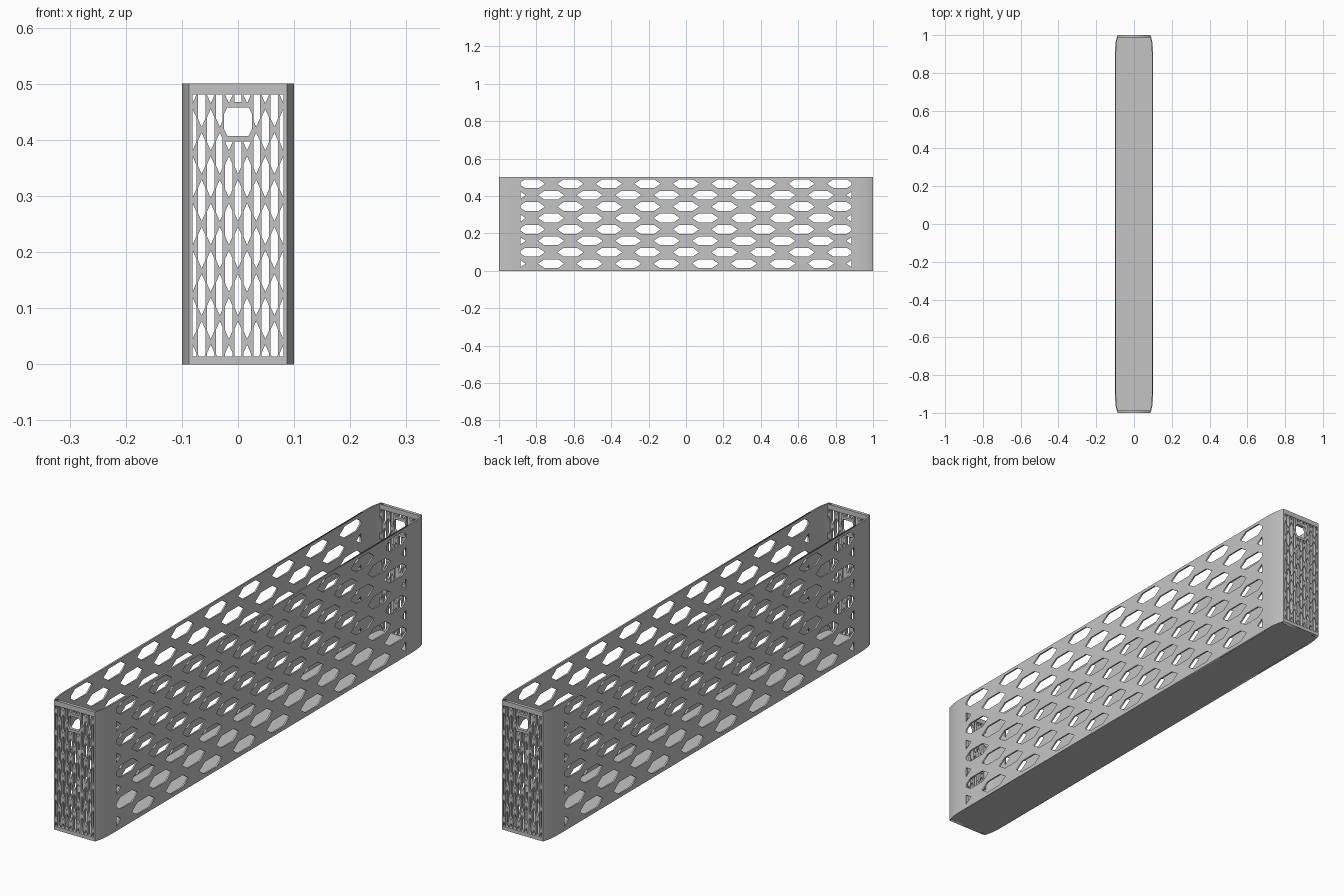
import bpy, math
from mathutils import Matrix

if "Cube" in bpy.data.objects:
    bpy.data.objects.remove(bpy.data.objects["Cube"])

L, W, H = 1.0, 0.1, 0.5          # half length, half width, height
FLAT, END_W = 0.9, 0.0875        # where corners start to curve, half width of ends
T_SIDE, T_END, T_FLOOR = 0.006, 0.0125, 0.0125

grey = bpy.data.materials.new("grey_plastic")
grey.diffuse_color = (0.55, 0.55, 0.55, 1)
grey.use_nodes = True
grey.node_tree.nodes["Principled BSDF"].inputs["Base Color"].default_value = grey.diffuse_color


def clip(poly, axis, limit, sign):
    """Keep the part of a polygon where sign * coordinate <= sign * limit."""
    out = []
    for a, b in zip(poly, poly[1:] + poly[:1]):
        da, db = sign * (a[axis] - limit), sign * (b[axis] - limit)
        if da <= 0:
            out.append(a)
        if da * db < 0:
            t = da / (da - db)
            out.append((a[0] + t * (b[0] - a[0]), a[1] + t * (b[1] - a[1])))
    return out


def clip_rect(poly, u0, u1, v0, v1):
    for axis, limit, sign in ((0, u0, -1), (0, u1, 1), (1, v0, -1), (1, v1, 1)):
        poly = clip(poly, axis, limit, sign) if poly else poly
    return poly


def area(p):
    return abs(sum(a[0] * b[1] - b[0] * a[1] for a, b in zip(p, p[1:] + p[:1]))) / 2


def rect(u0, u1, v0, v1):
    return [(u0, v0), (u1, v0), (u1, v1), (u0, v1)]


def plate(name, outlines, thickness, matrix):
    """Flat plate from an outer outline and hole outlines, centred on its plane."""
    cu = bpy.data.curves.new(name, 'CURVE')
    cu.dimensions, cu.fill_mode, cu.extrude = '2D', 'BOTH', thickness / 2
    for pts in outlines:
        s = cu.splines.new('POLY')
        s.points.add(len(pts) - 1)
        for p, q in zip(s.points, pts):
            p.co = (q[0], q[1], 0, 1)
        s.use_cyclic_u = True
    tmp = bpy.data.objects.new(name + "_outline", cu)
    bpy.context.collection.objects.link(tmp)
    bpy.context.view_layer.update()
    dg = bpy.context.evaluated_depsgraph_get()
    me = bpy.data.meshes.new_from_object(tmp.evaluated_get(dg))
    bpy.data.objects.remove(tmp)
    me.transform(matrix)
    me.materials.clear()
    me.materials.append(grey)
    ob = bpy.data.objects.new(name, me)
    bpy.context.collection.objects.link(ob)
    return ob


def side_holes():
    """Staggered rows of hexagons lying along the length."""
    holes = []
    for row in range(8):
        v = 0.465 - 0.061 * row
        for k in range(-6, 7):
            u = (k + 0.5 * (row % 2)) * 0.206
            a, b, h = 0.07, 0.036, 0.0235
            hexa = [(u - a, v), (u - b, v - h), (u + b, v - h),
                    (u + a, v), (u + b, v + h), (u - b, v + h)]
            hexa = clip_rect(hexa, -0.885, 0.885, 0.0152, 0.4881)
            if len(hexa) > 2 and area(hexa) > 3e-4:
                holes.append(hexa)
    return holes


FRAME = (-0.028, 0.028, 0.397, 0.467)   # handle frame


def end_holes():
    """Staggered columns of tall hexagons, kept clear of the handle frame."""
    holes = []
    f0, f1, g0, g1 = FRAME
    for col in range(-5, 6):
        u = col * 0.0162
        for k in range(-1, 8):
            v = 0.04 + (k + 0.5 * (col % 2)) * 0.084
            a, b, w = 0.037, 0.022, 0.0066
            hexa = [(u, v - a), (u + w, v - b), (u + w, v + b),
                    (u, v + a), (u - w, v + b), (u - w, v - b)]
            if u < f0:
                parts = [(-1, f0, -1, 1)]
            elif u > f1:
                parts = [(f1, 1, -1, 1)]
            else:
                parts = [(-1, 1, -1, g0), (-1, 1, g1, 1)]
            for p in parts:
                piece = clip_rect(hexa, *p)
                if len(piece) > 2:
                    piece = clip_rect(piece, -0.086, 0.086, 0.0136, 0.4811)
                if len(piece) > 2 and area(piece) > 2e-5:
                    holes.append(piece)
    # handle opening with cut corners
    x, c, z0, z1 = 0.025, 0.006, 0.407, 0.458
    holes.append([(-x, z0 + 2 * c), (-x + c, z0), (x - c, z0), (x, z0 + 2 * c),
                  (x, z1 - 2 * c), (x - c, z1), (-x + c, z1), (-x, z1 - 2 * c)])
    return holes


# perforated long walls
yz = Matrix(((0, 0, 1, 0), (1, 0, 0, 0), (0, 1, 0, 0), (0, 0, 0, 1)))
for side, s in (("right", 1), ("left", -1)):
    plate(side + "_wall", [rect(-FLAT, FLAT, 0, H)] + side_holes(), T_SIDE,
          Matrix.Translation((s * (W - T_SIDE / 2), 0, 0)) @ yz)

# perforated end walls with handle opening
xz = Matrix(((1, 0, 0, 0), (0, 0, -1, 0), (0, 1, 0, 0), (0, 0, 0, 1)))
for end, s in (("front", -1), ("back", 1)):
    plate(end + "_wall", [rect(-END_W, END_W, 0, H)] + end_holes(), T_END,
          Matrix.Translation((0, s * (L - T_END / 2), 0)) @ xz)

# gently curved corner strips
N = 8
arc = [(W - (W - END_W) * (i / N) ** 3, FLAT + (L - FLAT) * i / N) for i in range(N + 1)]
inner = [(x - T_SIDE, y) for x, y in arc]
for side, sx in (("right", 1), ("left", -1)):
    for end, sy in (("front", -1), ("back", 1)):
        ring = [(sx * x, sy * y) for x, y in arc + inner[::-1]]
        ob = plate(f"{end}_{side}_corner", [ring], H, Matrix.Translation((0, 0, H / 2)))
        bpy.context.view_layer.objects.active = ob
        ob.select_set(True)
        bpy.ops.object.shade_smooth_by_angle(angle=math.radians(30))
        ob.select_set(False)

# solid floor following the curved plan
quarter = [(x - 0.001, y - 0.001) for x, y in arc]
plan = (quarter + [(-x, y) for x, y in quarter[::-1]]
        + [(-x, -y) for x, y in quarter] + [(x, -y) for x, y in quarter[::-1]])
plate("floor", [plan], T_FLOOR, Matrix.Translation((0, 0, T_FLOOR / 2)))
